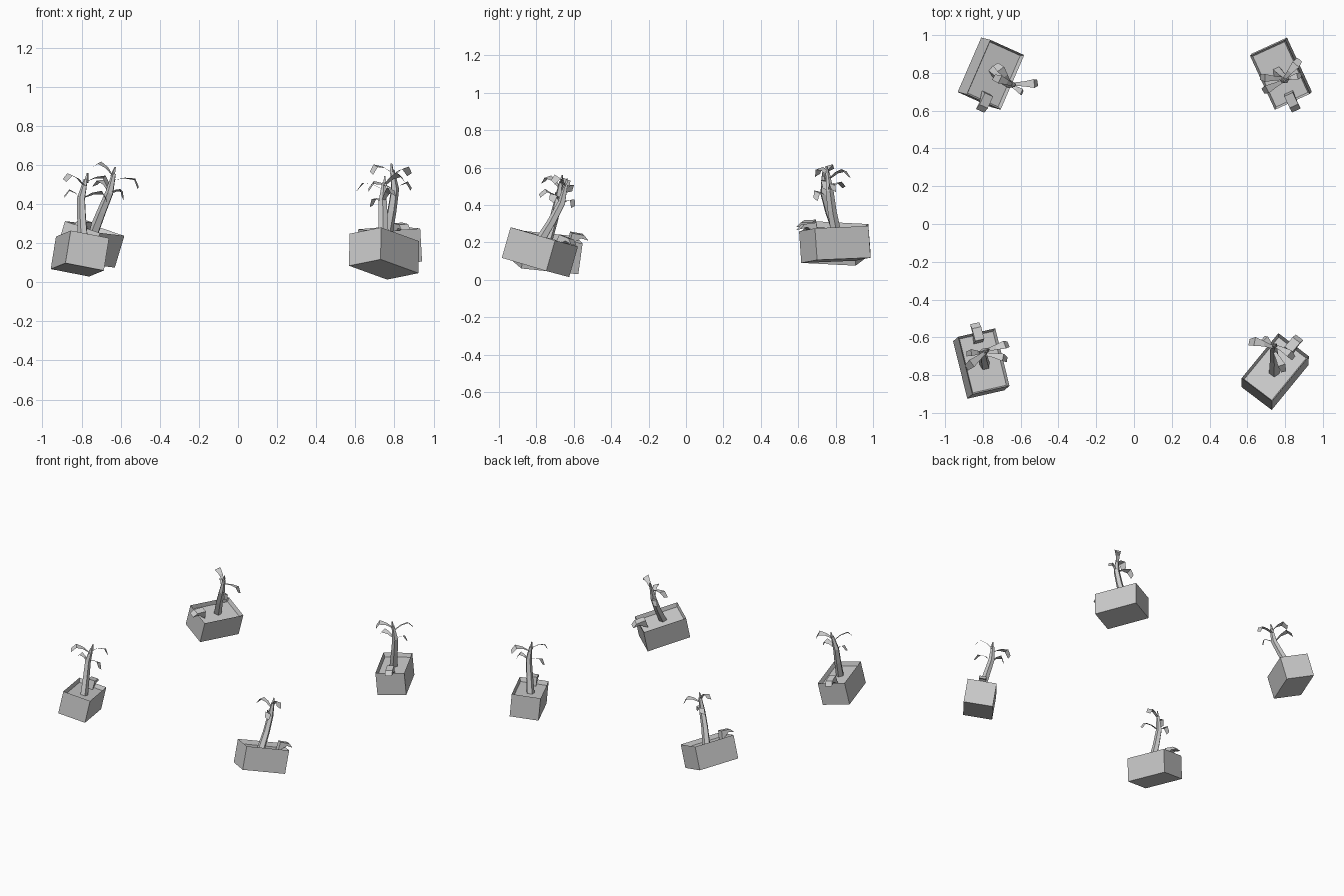
import bpy, bmesh
from mathutils import Vector, Matrix

cube = bpy.data.objects.get("Cube")
if cube:
    bpy.data.objects.remove(cube, do_unlink=True)

grey = bpy.data.materials.new("light_grey")
grey.use_nodes = True
colour = (0.6, 0.6, 0.6, 1)
grey.diffuse_color = colour
grey.node_tree.nodes["Principled BSDF"].inputs["Base Color"].default_value = colour

WIDTH, LENGTH, HEIGHT = 0.205, 0.315, 0.17


def finish(bm, name, recalc=True):
    if recalc:
        bmesh.ops.recalc_face_normals(bm, faces=bm.faces)
    mesh = bpy.data.meshes.new(name)
    bm.to_mesh(mesh)
    bm.free()
    mesh.materials.append(grey)
    return mesh


def planter_box():
    # Open box with a sunken soil bed; the rim is the local z = 0
    bm = bmesh.new()
    bmesh.ops.create_cube(bm, size=1)
    bmesh.ops.scale(bm, vec=(WIDTH, LENGTH, HEIGHT), verts=bm.verts)
    bmesh.ops.translate(bm, vec=(0, 0, -HEIGHT / 2), verts=bm.verts)
    bm.normal_update()
    top = max(bm.faces, key=lambda f: f.calc_center_median().z)
    bmesh.ops.inset_region(bm, faces=[top], thickness=0.014, depth=-0.03)
    return finish(bm, "box")


def trunk():
    # Five-sided bent trunk, swept through rings
    bm = bmesh.new()
    path = [((0.01, -0.02, -0.05), 0.03), ((-0.015, 0.01, 0.09), 0.025),
            ((-0.033, 0.025, 0.2), 0.022), ((-0.026, 0.025, 0.3), 0.011)]
    rings = []
    for centre, radius in path:
        ring = bmesh.ops.create_circle(bm, segments=5, radius=radius,
                                       matrix=Matrix.Translation(centre))
        rings.append(ring["verts"])
    for low, high in zip(rings, rings[1:]):
        for i in range(5):
            j = (i + 1) % 5
            bm.faces.new((low[i], low[j], high[j], high[i]))
    bm.faces.new(rings[-1])
    return finish(bm, "trunk")


def leaves():
    # Drooping fan strips: base, crest and tip
    bm = bmesh.new()
    layout = [((-0.028, 0.02, 0.265), (-0.15, -0.04, 0.275), 0.045),
              ((-0.03, 0.025, 0.19), (-0.118, 0.04, 0.205), 0.035),
              ((-0.028, 0.025, 0.285), (0.095, 0.03, 0.305), 0.045),
              ((-0.03, 0.02, 0.2), (0.085, -0.04, 0.215), 0.042)]
    for base, tip, width in layout:
        base, tip = Vector(base), Vector(tip)
        side = (tip - base).cross(Vector((0, 0, 1))).normalized()
        rows = []
        for t, lift, w in ((0, 0, 0.35), (0.4, 0.025, 0.6), (0.78, 0.03, 1), (1, -0.01, 0.7)):
            p = base.lerp(tip, t) + Vector((0, 0, lift))
            offset = side * width * w / 2
            twist = Vector((0, 0, 0.008 * t))
            rows.append((bm.verts.new(p - offset - twist), bm.verts.new(p + offset + twist)))
        for a, b in zip(rows, rows[1:]):
            bm.faces.new((a[0], a[1], b[1], b[0]))
    # Small upright shoot on top
    bmesh.ops.create_cone(bm, segments=4, radius1=0.012, radius2=0.004, depth=0.05,
                          cap_ends=True, matrix=Matrix.Translation((-0.022, 0.025, 0.31)))
    return finish(bm, "leaves", recalc=False)


def hanging_tongue():
    # Bent wedge that hangs over one short rim
    bm = bmesh.new()
    profile = [(0.105, -0.03), (0.112, 0.035), (0.18, 0.03), (0.208, 0.003), (0.165, 0.012)]
    left = [bm.verts.new((-0.025, y, z)) for y, z in profile]
    face = bm.faces.new(left)
    out = bmesh.ops.extrude_face_region(bm, geom=[face])
    moved = [v for v in out["geom"] if isinstance(v, bmesh.types.BMVert)]
    bmesh.ops.translate(bm, vec=(0.05, 0, 0), verts=moved)
    return finish(bm, "tongue")


parts = {"planter_box": planter_box(), "trunk": trunk(),
         "leaves": leaves(), "hanging_tongue": hanging_tongue()}

# Each planter: rim centre, long direction, up direction
planters = {
    "front_left": ((0.748, -0.758, 0.229), (0.193, 0.236, -0.07), (0.011, 0.058, 0.163)),
    "front_right": ((-0.795, -0.727, 0.23), (-0.076, 0.307, -0.031), (0.025, 0.03, 0.164)),
    "back_right": ((-0.733, 0.79, 0.275), (-0.126, -0.291, 0.015), (0.042, -0.026, 0.16)),
    "back_left": ((0.773, 0.79, 0.273), (0.131, -0.285, -0.012), (-0.015, 0, 0.17)),
}

for place, (centre, along, up) in planters.items():
    y = Vector(along).normalized()
    x = y.cross(Vector(up)).normalized()
    z = x.cross(y)
    frame = Matrix.Translation(centre) @ Matrix((x, y, z)).transposed().to_4x4()
    for part, mesh in parts.items():
        obj = bpy.data.objects.new(place + "_" + part, mesh)
        bpy.context.collection.objects.link(obj)
        obj.matrix_world = frame
